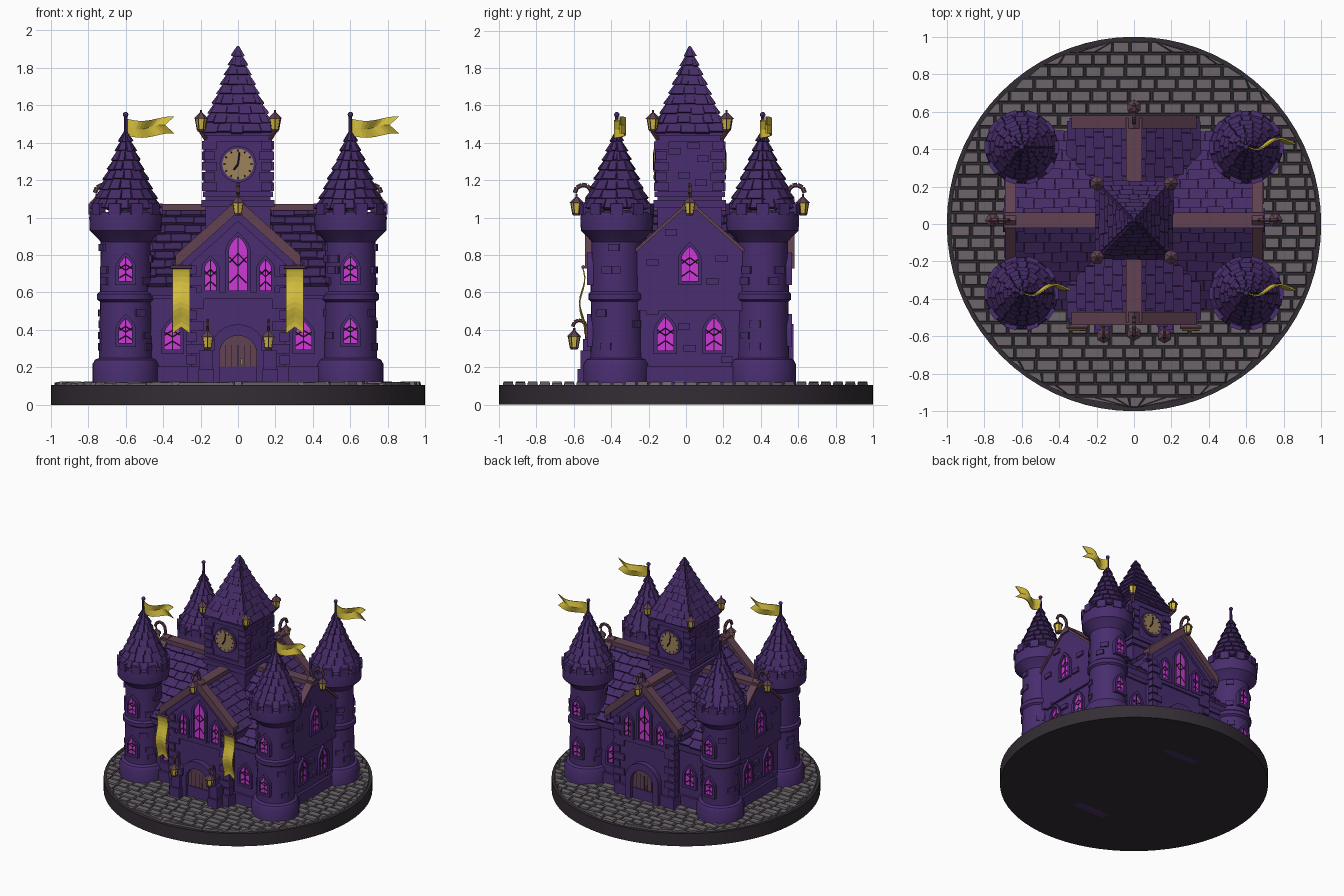
import bpy, bmesh, math, random
from mathutils import Matrix, Vector

if "Cube" in bpy.data.objects:
    bpy.data.objects.remove(bpy.data.objects["Cube"])
random.seed(4)
T, pi = Matrix.Translation, math.pi
R = lambda a: Matrix.Rotation(a, 4, 'Z')
CY = 0.02          # the castle sits slightly behind the disc centre
I = Matrix.Identity(4)

def lin(c):
    return [((v / 255 + .055) / 1.055) ** 2.4 if v > 10 else v / 3294 for v in c] + [1]
MATS = {}
for n, c in dict(wall_purple=(72, 45, 110), roof_purple=(68, 43, 102), wood_brown=(98, 66, 82),
                 cobble_grey=(108, 101, 106), base_dark=(52, 45, 53), flag_yellow=(212, 190, 62),
                 glass_magenta=(205, 58, 215), clock_tan=(156, 130, 92), line_dark=(28, 20, 38)).items():
    MATS[n] = bpy.data.materials.new(n)
    MATS[n].diffuse_color = lin(c)
PARTS = {}
def part(name, mat):
    if name not in PARTS:
        PARTS[name] = (bmesh.new(), mat)
    return PARTS[name][0]

# ---- shape helpers (local frame: x right, z up, -y outward) ----
def box(b, M, c, s):
    bmesh.ops.create_cube(b, size=1, matrix=M @ T(c) @ Matrix.Diagonal((*s, 1)))
def hexa(b, lo, hi):
    v = [b.verts.new(p) for p in lo + hi]
    for f in ((3, 2, 1, 0), (4, 5, 6, 7), (0, 1, 5, 4), (1, 2, 6, 5), (2, 3, 7, 6), (3, 0, 4, 7)):
        b.faces.new([v[i] for i in f])
def prism(b, M, poly, y0, y1):
    A = [b.verts.new(M @ Vector((x, y0, z))) for x, z in poly]
    B = [b.verts.new(M @ Vector((x, y1, z))) for x, z in poly]
    b.faces.new(A); b.faces.new(B[::-1])
    for i in range(len(A)):
        j = (i + 1) % len(A)
        b.faces.new((A[j], A[i], B[i], B[j]))
def rod(b, M, p, q, r, r2=None, n=6):
    p, q = Vector(p), Vector(q)
    rot = (q - p).to_track_quat('Z', 'Y').to_matrix().to_4x4()
    bmesh.ops.create_cone(b, cap_ends=True, segments=n, radius1=r, radius2=r if r2 is None else r2,
                          depth=(q - p).length, matrix=M @ T((p + q) / 2) @ rot)
def lathe(b, M, prof, n=28, turn=0):
    rings = [[b.verts.new(M @ Vector((r * math.cos(turn + 2 * pi * i / n), r * math.sin(turn + 2 * pi * i / n), z)))
              for i in range(n)] for r, z in prof]
    for A, B in zip(rings, rings[1:]):
        for i in range(n):
            b.faces.new((A[i], A[(i + 1) % n], B[(i + 1) % n], B[i]))
    b.faces.new(rings[0][::-1]); b.faces.new(rings[-1])
def shingles(b, f, rows, cols, th=.02):
    """Overlapping tiles on a surface f(s, t), t running from eave to top."""
    for i in range(rows):
        n = cols(i)
        cuts = [(k + (.5 * (i % 2)) + random.uniform(-.15, .15)) / n for k in range(n)]
        cuts = [0] + [c for c in cuts if .04 < c < .96] + [1]
        for s0, s1 in zip(cuts, cuts[1:]):
            ta, tb = (i - random.uniform(0, .15)) / rows, min((i + 1.1) / rows, 1)
            s1 -= .03 / n
            P = [f(s0, ta), f(s1, ta), f(s1, tb), f(s0, tb)]
            nrm = (P[1] - P[0]).cross(P[3] - P[0]).normalized()
            t = th * random.uniform(.8, 1.25)
            hexa(b, [p - nrm * .006 for p in P], [P[0] + nrm * t, P[1] + nrm * t, P[2] + nrm * .003, P[3] + nrm * .003])
def arch(hw, h, rnd=False, dz=0):
    k = hw if rnd else 1.5 * hw
    pts = [(-hw, dz), (hw, dz)]
    for i in range(7):
        t = i / 6
        pts.append((hw * math.cos(t * pi / 2), h - k + k * math.sin(t * pi / 2)) if rnd
                   else (hw * (1 - t ** 1.7), h - k + k * t))
    return pts + [(-x, z) for x, z in pts[-2:1:-1]]
def arch_frame(b, M, hw, h, w, y0, y1, rnd=False, dz=0):
    o, n = arch(hw + w, h + w * 1.2, rnd, dz), arch(hw, h, rnd)
    rings = [[b.verts.new(M @ Vector((x, y, z))) for x, z in pl] for pl, y in ((o, y0), (o, y1), (n, y1), (n, y0))]
    for A, B in zip(rings, rings[1:]):
        for i in range(len(A)):
            j = (i + 1) % len(A)
            b.faces.new((A[i], A[j], B[j], B[i]))

# ---- repeated details ----
def window(M, hw, h):
    arch_frame(part('window_frames', 'wall_purple'), M, hw, h, .02, .03, -.02, dz=-.02)
    prism(part('window_glass', 'glass_magenta'), M, arch(hw, h), .001, -.006)
    d = part('window_leading', 'line_dark')
    box(d, M, (0, -.007, h / 2), (.005, .005, h))
    for s in (-1, 1):
        for z in (.3, .68):
            rod(d, M, (s * hw * .95, -.007, h * (z - .16)), (0, -.007, h * z), .0025, n=4)
        rod(d, M, (0, -.007, h * .45), (s * hw, -.007, h * .62), .0025, n=4)
def lantern(M):   # origin at the lantern foot
    w, y = part('lantern_metal', 'wood_brown'), part('lantern_glass', 'flag_yellow')
    rod(w, M, (0, 0, 0), (0, 0, .014), .018, .026)
    rod(y, M, (0, 0, .012), (0, 0, .07), .02, .03)
    rod(w, M, (0, 0, .068), (0, 0, .1), .04, .008)
    rod(w, M, (0, 0, .1), (0, 0, .115), .006)
    for i in range(6):
        a = i * pi / 3 + pi / 2
        c, s = math.cos(a), math.sin(a)
        rod(w, M, (.021 * c, .021 * s, .012), (.031 * c, .031 * s, .07), .003, n=4)
def hook(M, size):   # bracket rising from the wall and curling outward
    pts = [(0, .05 * size, -.06 * size), (0, .045 * size, .02)]
    pts += [(0, .045 * size * math.cos(a), .02 + .045 * size * math.sin(a)) for a in (.5, 1.1, 1.7, 2.4, 3.1)]
    for p, q in zip(pts, pts[1:]):
        rod(part('lantern_hooks', 'wood_brown'), M, p, q, .012 * size)
    lantern(M @ T((0, -.035 * size, -.1)))

# ---- round base with cobbles ----
rod(part('base_disc', 'base_dark'), I, (0, 0, 0), (0, 0, .105), 1, n=72)
cob, rows = part('cobblestones', 'cobble_grey'), 30
for i in range(rows):
    y0, y1 = -.98 + 1.96 * i / rows, -.98 + 1.96 * (i + 1) / rows - .007
    lim = [math.sqrt(max(.98 ** 2 - y * y, .0004)) for y in (y0, y1)]
    x = -1 - random.uniform(0, .08)
    while x < 1:
        w = random.uniform(.08, .125)
        q = [(max(-lim[k], min(lim[k], xx)), yy) for xx, yy, k in
             ((x, y0, 0), (x + w - .007, y0, 0), (x + w - .007, y1, 1), (x, y1, 1))]
        x += w
        if q[1][0] - q[0][0] + q[2][0] - q[3][0] < .02:
            continue
        cx, cy, z = sum(p[0] for p in q) / 4, sum(p[1] for p in q) / 4, random.uniform(.116, .124)
        hexa(cob, [(a, c, .1) for a, c in q], [(cx + (a - cx) * .88, cy + (c - cy) * .84, z) for a, c in q])
C = T((0, CY, 0))

# ---- crossing halls ----
wall, trim = part('hall_walls', 'wall_purple'), part('stone_courses', 'wall_purple')
roof, core = part('hall_shingles', 'roof_purple'), part('hall_roof_core', 'roof_purple')
beam = part('ridge_and_gable_beams', 'wood_brown')
SL = .9
def gable(hw, top, bot=.1):
    return [(-hw, bot), (hw, bot), (hw, top - SL * hw), (0, top), (-hw, top - SL * hw)]
def vee(hw, top, th):
    return [(-hw, top - SL * hw), (-hw, top - SL * hw - th), (0, top - th), (hw, top - SL * hw - th), (hw, top - SL * hw), (0, top)]
for a, hw, ehw, ln in ((0, .25, .34, .51), (pi / 2, .42, .46, .66)):
    M = C @ R(a)
    prism(wall, M, gable(hw, 1.01), -ln, ln)
    prism(core, M, vee(ehw, 1.045, .05), -ln - .02, ln + .02)
    box(trim, M, (0, 0, .582), (2 * hw + .03, 2 * ln + .03, .034))
    box(trim, M, (0, 0, .16), (2 * hw + .04, 2 * ln + .04, .09))
    box(beam, M, (0, 0, 1.055), (.085, 2 * ln + .07, .035))
    for s in (0, pi):
        N = M @ R(s)
        f = lambda u, t: N @ Vector((ehw * (1 - t), -ln - .02 + u * (2 * ln + .04), 1.05 - SL * ehw * (1 - t)))
        shingles(roof, f, int(ehw * 21), lambda i, L=ln: int(L * 22))
        hook(N @ T((0, -ln - .06, 1.11)), 1)

# ---- front and back facades ----
for a in (0, pi):
    M = C @ R(a)
    W = M @ T((0, -.51, 0))
    prism(beam, W, vee(.335, 1.10, .07), -.05, .02)
    prism(trim, W, vee(.29, 1.03, .05), -.02, .02)
    window(W @ T((0, 0, .61)), .047, .29)
    for s in (-1, 1):
        window(W @ T((s * .147, 0, .61)), .03, .165)
        window(M @ T((s * .35, -.42, .295)), .042, .15)
        box(trim, W, (s * .32, -.01, .735), (.05, .05, .05))
        for k in range(9):   # corner stones
            box(trim, W, (s * (.25 - .02 * (k % 2)), .01, .24 + .06 * k), (.055 + .04 * (k % 2), .05, .05))
    arch_frame(trim, W, .1, .37, .05, .02, -.045, True)
    prism(part('doors', 'wood_brown'), W, arch(.1, .37, True), .01, -.012)
    for k in range(-2, 3):
        box(part('door_lines', 'line_dark'), W, (k * .034, -.012, .21), (.003, .004, .22))
    box(part('door_handle', 'clock_tan'), W, (.02, -.017, .23), (.012, .012, .035))
for s in (-1, 1):   # front portal piers, lanterns and banners
    W = C @ T((s * .172, -.51, 0))
    box(trim, W, (0, -.035, .2), (.07, .08, .18))
    box(trim, W, (0, -.04, .15), (.085, .1, .08))
    box(trim, W, (-s * .02, -.03, .32), (.06, .06, .06))
    hook(W @ T((-s * .01, -.08, .395)), .8)
    rod(beam, C, (s * .245, -.57, .735), (s * .36, -.57, .735), .011)
    ban, cols = part('banners', 'flag_yellow'), []
    for i in range(13):
        t = i / 12
        y = -.572 + .014 * math.sin(t * 8)
        cols.append([(s * .303 + .047 * k, y + CY, .74 - .36 * t + (.035 * t if k == 0 else 0)) for k in (-1, 0, 1)])
    for A, B in zip(cols, cols[1:]):
        for k in (0, 1):
            q = [Vector(p) for p in (A[k], A[k + 1], B[k + 1], B[k])]
            hexa(ban, q, [p - Vector((0, .006, 0)) for p in q])

# ---- side facades: stone parapet with wooden coping ----
for a in (pi / 2, -pi / 2):
    W = C @ R(a) @ T((0, -.66, 0))
    prism(wall, W, gable(.33, 1.075, .5), -.02, .03)
    prism(beam, W, vee(.33, 1.095, .022), -.03, .03)
    window(W @ T((0, -.02, .66)), .043, .185)
    for s in (-1, 1):
        window(W @ T((s * .13, 0, .29)), .043, .175)
    for x, z in ((-.2, .76), (.17, .78), (-.1, .92), (.12, .66), (.02, .52), (-.2, .5), (.2, .24), (0, .3), (-.03, .42)):
        box(trim, W, (x, -.012 if z < .6 else -.024, z), (.065, .02, .035))

# ---- corner towers ----
tw, tr = part('tower_walls', 'wall_purple'), part('tower_shingles', 'roof_purple')
rr = lambda t: .172 * (1 - t) ** 1.12 + .006
for sx in (-1, 1):
    for sy in (-1, 1):
        M = C @ T((sx * .6, sy * .39, 0))
        lathe(tw, M, [(.178, .1), (.178, .215), (.165, .24), (.142, .25), (.137, .55), (.152, .562), (.152, .592), (.137, .605),
                      (.134, .87), (.15, .89), (.192, .93), (.195, 1.0), (.19, 1.03), (.12, 1.03)])
        for k in range(10):   # battlements
            box(tw, M @ R(k * pi / 5 + pi / 10), (0, -.178, 1.045), (.066, .04, .06))
        for a in (0, pi):
            for z in (.33, .66):
                window(M @ R(a) @ T((0, -.138, z)), .035, .13)
        for k in range(18):   # raised stones
            a = random.choice((-1, 1)) * random.uniform(.6, 2.5)
            box(tw, M @ R(a), (0, -.134, random.choice((.31, .37, .43, .49, .66, .72, .78, .84))), (.06, .022, .038))
        prof = [(rr(k / 6), 1.05 + .41 * k / 6) for k in range(7)]
        lathe(part('tower_roof_core', 'roof_purple'), M, prof)
        f = lambda u, t: M @ Vector((rr(t) * math.cos(2 * pi * u), rr(t) * math.sin(2 * pi * u), 1.05 + .41 * t))
        shingles(tr, f, 8, lambda i: 17 - int(1.5 * i), .016)
        pole = part('flag_poles', 'roof_purple')
        rod(pole, M, (0, 0, 1.4), (0, 0, 1.55), .011, .009, 8)
        bmesh.ops.create_icosphere(pole, subdivisions=2, radius=.015, matrix=M @ T((0, 0, 1.55)))
        if sx > 0 or sy < 0:   # three towers carry flags
            flag, cols = part('flags', 'flag_yellow'), []
            for i in range(13):
                t = i / 12
                y, dz = -.022 * math.sin(t * 7) + .03 * t, -.012 * math.sin(t * 5)
                cols.append([M @ Vector((.005 + .255 * t - (.05 * t if k == 0 else 0), y, 1.483 + dz + .045 * k)) for k in (-1, 0, 1)])
            for A, B in zip(cols, cols[1:]):
                for k in (0, 1):
                    q = [A[k], B[k], B[k + 1], A[k + 1]]
                    hexa(flag, q, [p + Vector((0, .007, 0)) for p in q])

# ---- central clock tower ----
ct = part('clock_tower', 'wall_purple')
box(ct, C, (0, 0, 1.15), (.345, .345, .62))
for z, w, h in ((1.075, .39, .04), (1.125, .375, .03), (1.425, .365, .04), (1.452, .385, .025)):
    box(ct, C, (0, 0, z), (w, w, h))
hh = lambda t: .19 * (1 - t) ** 1.15 + .003
lathe(part('spire_core', 'roof_purple'), C, [(hh(k / 6) * 1.414, 1.455 + .46 * k / 6) for k in range(7)], 4, pi / 4)
for q in range(4):
    M = C @ R(q * pi / 2)
    f = lambda u, t: M @ Vector(((2 * u - 1) * hh(t), -hh(t), 1.455 + .46 * t))
    shingles(part('spire_shingles', 'roof_purple'), f, 9, lambda i: max(1, 5 - i // 2), .016)
    lantern(M @ T((.197, -.197, 1.46)))
    rod(part('lantern_hooks', 'wood_brown'), M, (.17, -.17, 1.42), (.197, -.197, 1.462), .014)
    for k in range(5):   # corner stones
        box(ct, M, (.152, -.152, 1.165 + .055 * k), (.06 + .02 * (k % 2), .06 + .02 * ((k + 1) % 2), .045))
    W = M @ T((0, -.1725, 1.285))
    if q % 2 == 0:   # clocks on front and back
        rod(ct, W, (0, .01, 0), (0, -.014, 0), .098, n=32)
        rod(part('clock_faces', 'clock_tan'), W, (0, .0, 0), (0, -.019, 0), .083, n=32)
        hand = part('clock_hands', 'line_dark')
        rod(hand, W, (0, -.02, 0), (.008, -.02, .062), .004, n=4)
        rod(hand, W, (0, -.02, 0), (-.022, -.02, -.03), .005, n=4)
        for k in range(12):
            a = k * pi / 6
            rod(hand, W, (.068 * math.cos(a), -.019, .068 * math.sin(a)), (.078 * math.cos(a), -.019, .078 * math.sin(a)), .003, n=4)
    else:
        for x, z in ((-.08, .07), (.07, .03), (-.03, -.06), (.06, -.1), (.02, .1)):
            box(ct, W, (x, -.003, z), (.065, .02, .035))

# ---- turn every part into an object ----
for name, (b, mat) in PARTS.items():
    bmesh.ops.recalc_face_normals(b, faces=b.faces)
    me = bpy.data.meshes.new(name)
    b.to_mesh(me); b.free()
    me.materials.append(MATS[mat])
    ob = bpy.data.objects.new(name, me)
    bpy.context.collection.objects.link(ob)
    ob.select_set(True)
    bpy.context.view_layer.objects.active = ob
bpy.ops.object.shade_smooth_by_angle(angle=math.radians(32))

for m in bpy.data.materials:
    if m.users and not m.is_grease_pencil:
        m.use_nodes = True
        m.node_tree.nodes["Principled BSDF"].inputs["Base Color"].default_value = m.diffuse_color
